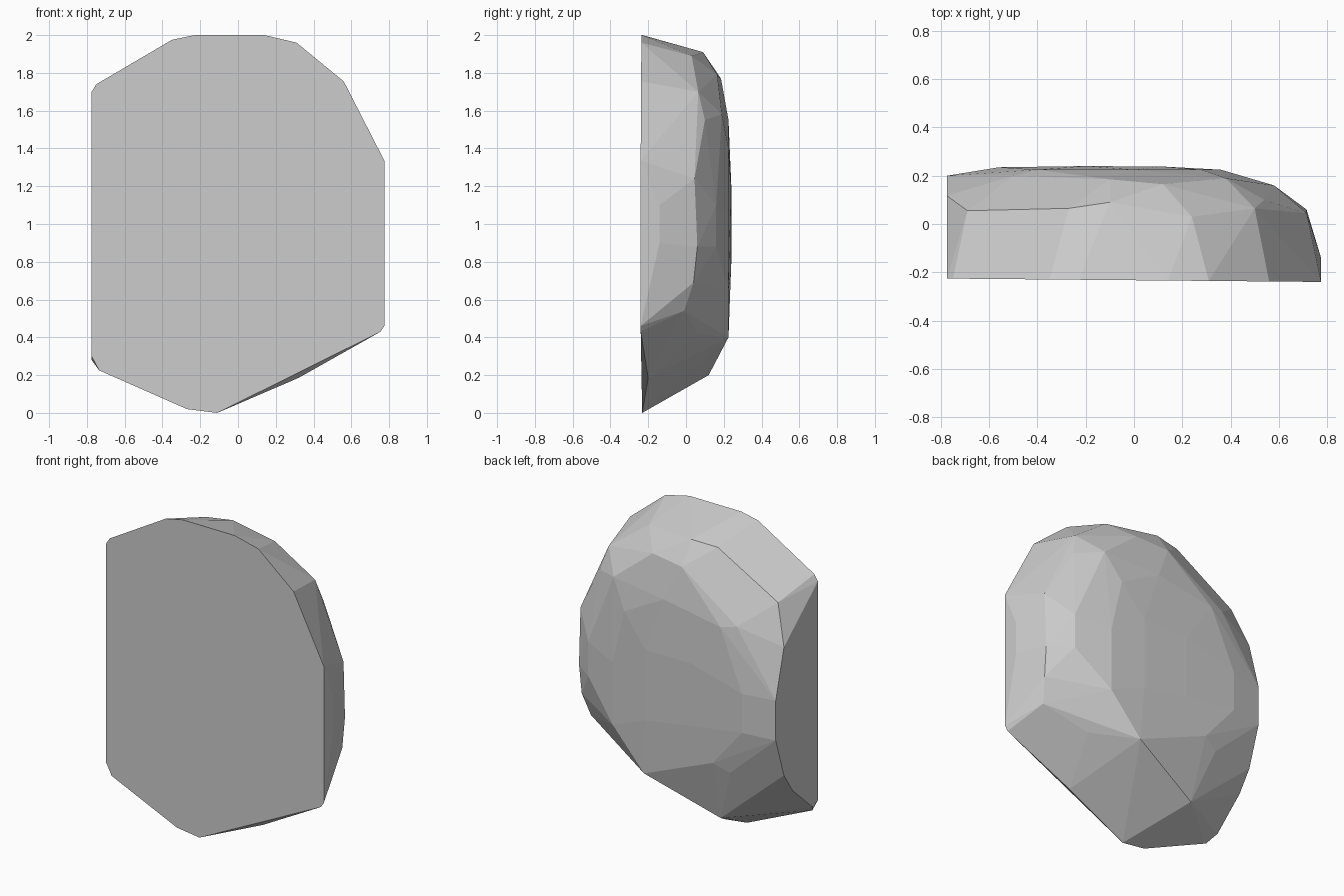
import bpy, bmesh

# Flat front outline as (x, z); the face leans slightly in y
front = [(-.775, 1.7), (-.75, 1.74), (-.70, 1.77), (-.35, 1.975), (-.23, 2), (.14, 2),
         (.31, 1.96), (.56, 1.755), (.775, 1.335), (.775, .46), (.755, .43),
         (-.11, 0), (-.27, .02), (-.735, .225), (-.775, .3)]

# Flat left cut as (y, z)
left_cut = [(.117, 1.41), (.2, 1.1), (.2, .845), (.117, .59), (.03, .46), (-.17, .28)]

# Chipped rim running over the top, right and bottom as (x, y, z)
rim = [(-.69, .055, 1.65), (-.27, .065, 1.895), (-.1, .09, 1.91), (.24, .03, 1.89),
       (.5, .065, 1.7), (.54, .1, 1.55), (.715, .045, 1.24), (.715, .06, .88),
       (.71, .04, .69), (.68, -.01, .54), (.32, -.2, .185), (.775, -.14, 1.1), (.775, -.14, .9)]

# Sloping shoulder between rim and back
shoulder = [(-.1, .185, 1.77), (.12, .165, 1.79), (.38, .19, 1.58), (.58, .16, 1.1),
            (.58, .16, .88), (.4, .06, .42), (.13, .12, .33), (-.33, .12, .2),
            (-.45, .2, .55), (-.5, .2, 1.5)]

# Gently domed back
crown = [(.14, .225, .4), (.36, .225, 1.05), (.36, .225, .65), (.28, .225, 1.4),
         (0, .225, 1.55), (-.4, .225, 1.48), (-.56, .235, 1.1), (-.56, .235, .85),
         (-.35, .23, .6), (-.2, .24, 1.2), (-.2, .24, .8), (.12, .238, 1.2), (.12, .238, .75)]

points = [(x, -.233 - .009 * x, z) for x, z in front]
points += [(-.775, y, z) for y, z in left_cut]
points += rim + shoulder + crown

# Faceted stone: convex skin over the contours
bm = bmesh.new()
for p in points:
    bm.verts.new(p)
hull = bmesh.ops.convex_hull(bm, input=bm.verts[:])
unused = {g for g in hull["geom_interior"] + hull["geom_unused"] if isinstance(g, bmesh.types.BMVert)}
bmesh.ops.delete(bm, geom=list(unused), context='VERTS')
bmesh.ops.dissolve_limit(bm, angle_limit=.02, verts=bm.verts[:], edges=bm.edges[:])
bmesh.ops.recalc_face_normals(bm, faces=bm.faces[:])

mesh = bpy.data.meshes.new("stone")
bm.to_mesh(mesh)
bm.free()
bpy.context.collection.objects.link(bpy.data.objects.new("stone", mesh))
